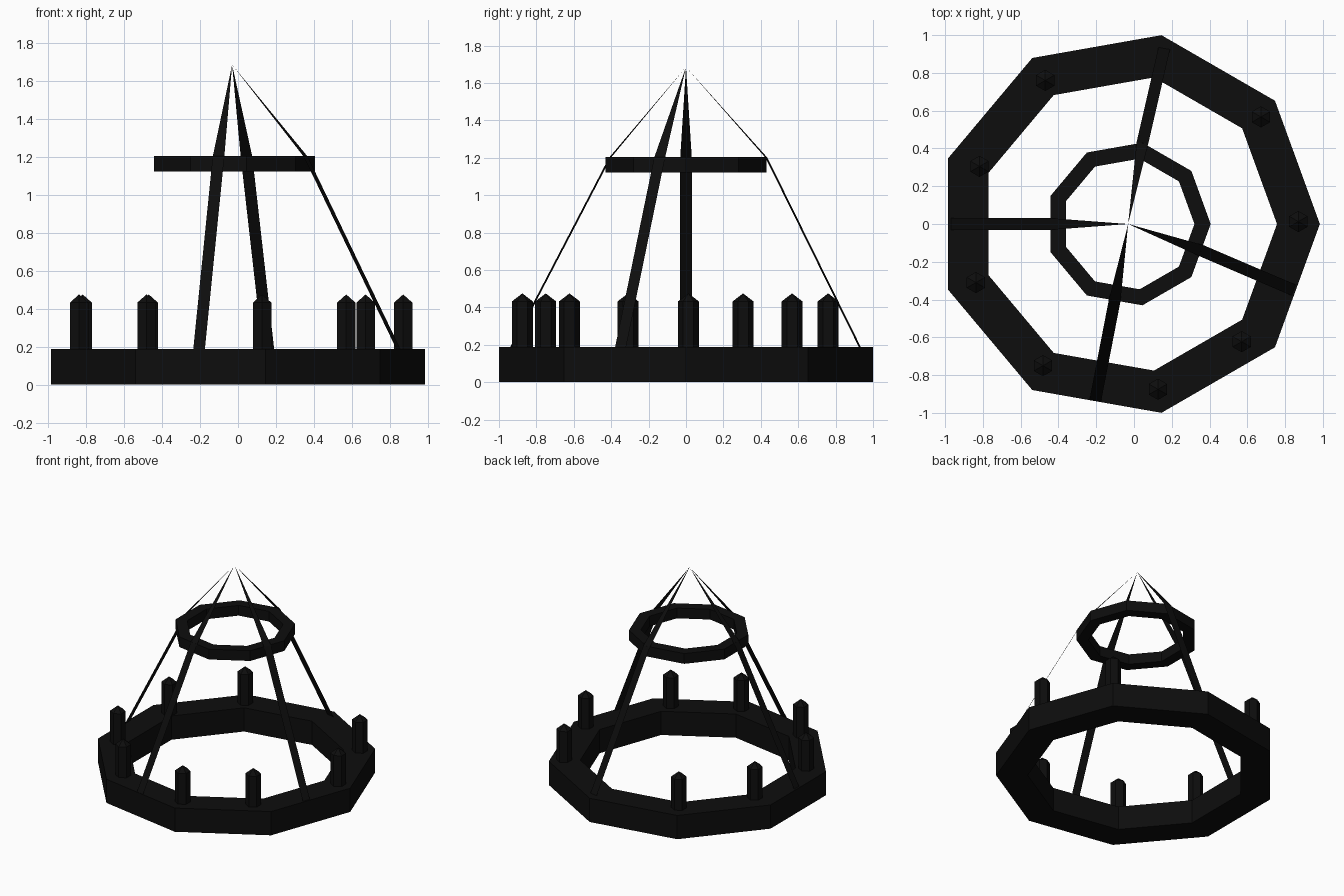
import bpy, bmesh, math
from mathutils import Vector

if "Cube" in bpy.data.objects:
    bpy.data.objects.remove(bpy.data.objects["Cube"])

CX = -0.031          # axis of the chandelier
SIDES = 9

iron = bpy.data.materials.new("black_iron")
iron.diffuse_color = (0.004, 0.004, 0.004, 1)
iron.use_nodes = True
iron.node_tree.nodes["Principled BSDF"].inputs["Base Color"].default_value = iron.diffuse_color


def finish(name, bm, recalc=True):
    if recalc:
        bmesh.ops.recalc_face_normals(bm, faces=bm.faces)
    me = bpy.data.meshes.new(name)
    bm.to_mesh(me)
    bm.free()
    me.materials.append(iron)
    ob = bpy.data.objects.new(name, me)
    bpy.context.collection.objects.link(ob)
    return ob


def ring(name, r_out, r_in, z0, z1):
    """Nine-sided ring with a rectangular section."""
    bm = bmesh.new()
    loops = []
    for i in range(SIDES):
        a = 2 * math.pi * i / SIDES
        loops.append([bm.verts.new((CX + r * math.cos(a), r * math.sin(a), z))
                      for r, z in ((r_out, z0), (r_out, z1), (r_in, z1), (r_in, z0))])
    for i in range(SIDES):
        p, q = loops[i], loops[(i + 1) % SIDES]
        for k in range(4):
            m = (k + 1) % 4
            bm.faces.new((p[k], q[k], q[m], p[m]))
    return finish(name, bm)


def candle(name, x, y):
    """Hexagonal post with a pointed tip."""
    bm = bmesh.new()
    r, z0, z1, tip = 0.056, 0.17, 0.432, 0.475
    angles = [math.radians(30 + 60 * i) for i in range(6)]
    lo, hi = ([bm.verts.new((x + r * math.cos(a), y + r * math.sin(a), z))
               for a in angles] for z in (z0, z1))
    top = bm.verts.new((x, y, tip))
    bm.faces.new(lo)
    for i in range(6):
        j = (i + 1) % 6
        bm.faces.new((lo[i], lo[j], hi[j], hi[i]))
        bm.faces.new((hi[i], hi[j], top))
    return finish(name, bm)


def strap(name, angle, r_bend, foot):
    """Flat strap: even width below the small ring, tapering to the apex."""
    bm = bmesh.new()
    a = math.radians(angle)
    side = Vector((-math.sin(a), math.cos(a), 0)) * 0.031
    bend = Vector((CX + r_bend * math.cos(a), r_bend * math.sin(a), 1.2))
    foot = Vector((foot[0], foot[1], 0.187))
    f0, f1, b0, b1 = (bm.verts.new(p) for p in
                      (foot - side, foot + side, bend - side, bend + side))
    apex = bm.verts.new((CX, 0, 1.685))
    bm.faces.new((f0, f1, b1, b0))
    bm.faces.new((b0, b1, apex))
    return finish(name, bm, False)


# rings
ring("large_ring", 1.015, 0.788, 0.0, 0.188)
ring("small_ring", 0.437, 0.351, 1.122, 1.203)

# candles around the large ring
spots = [(0.87, 0.013), (0.672, 0.567), (-0.47, 0.76), (-0.818, 0.305),
         (-0.837, -0.31), (-0.482, -0.75), (0.127, -0.875), (0.57, -0.623)]
for n, (x, y) in enumerate(spots):
    candle(f"candle_{n + 1}", x, y)

# hanging straps
for n, args in enumerate([(80, 0.437, (0.16, 0.93)), (180, 0.413, (-0.97, 0.0)),
                          (260, 0.413, (-0.205, -0.935)), (340, 0.413, (0.845, -0.35))]):
    strap(f"hanging_strap_{n + 1}", *args)
